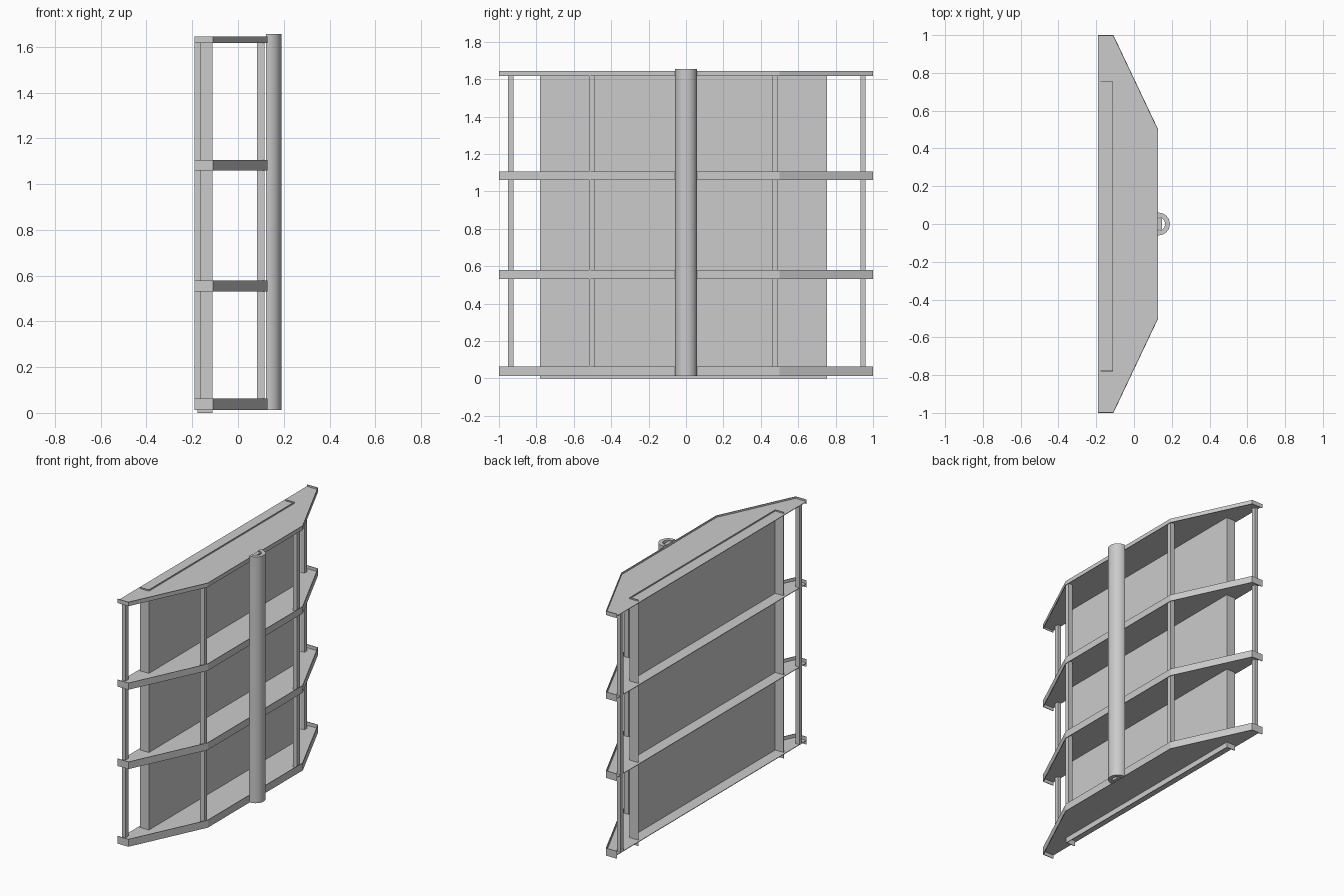
import bpy, bmesh, math

if "Cube" in bpy.data.objects:
    bpy.data.objects.remove(bpy.data.objects["Cube"])

T = 0.004  # sheet thickness


def finish(bm, name):
    bmesh.ops.recalc_face_normals(bm, faces=bm.faces)
    me = bpy.data.meshes.new(name)
    bm.to_mesh(me)
    bm.free()
    ob = bpy.data.objects.new(name, me)
    bpy.context.collection.objects.link(ob)
    return ob


def prism(name, pts, z0, z1):
    """Closed xy outline extruded from z0 to z1."""
    bm = bmesh.new()
    face = bm.faces.new([bm.verts.new((x, y, z0)) for x, y in pts])
    ext = bmesh.ops.extrude_face_region(bm, geom=[face])
    verts = [v for v in ext["geom"] if isinstance(v, bmesh.types.BMVert)]
    bmesh.ops.translate(bm, verts=verts, vec=(0, 0, z1 - z0))
    return finish(bm, name)


def folded_strip(name, pts, z0, z1):
    """Open xy path raised into a thin sheet wall."""
    bm = bmesh.new()
    low = [bm.verts.new((x, y, z0)) for x, y in pts]
    top = [bm.verts.new((x, y, z1)) for x, y in pts]
    for i in range(len(pts) - 1):
        bm.faces.new((low[i], low[i + 1], top[i + 1], top[i]))
    ob = finish(bm, name)
    mod = ob.modifiers.new("sheet", "SOLIDIFY")
    mod.thickness = T
    mod.offset = 0
    mod.use_even_offset = True
    return ob


def box(name, x0, x1, y0, y1, z0, z1):
    return prism(name, [(x0, y0), (x1, y0), (x1, y1), (x0, y1)], z0, z1)


# Shelves: thin plate inside a folded rim, open along the back edge
e = T / 2
outline = [(-0.19, -1 + e), (-0.11, -1 + e), (0.128 - e, -0.5),
           (0.128 - e, 0.5), (-0.11, 1 - e), (-0.19, 1 - e)]
shelves = [(0.013, 0.063), (0.531, 0.579), (1.06, 1.105), (1.617, 1.644)]
for i, (z0, z1) in enumerate(shelves):
    mid = (z0 + z1) / 2
    prism(f"shelf_plate_{i}", outline, mid - e, mid + e)
    folded_strip(f"shelf_rim_{i}", outline, z0, z1)

# Rear panel: channel with flanges turned backwards
folded_strip("rear_panel", [(-0.177, -0.778), (-0.113, -0.778),
                            (-0.113, 0.753), (-0.177, 0.753)], 0, 1.641)

# Upright posts: two at the ends, two at the front corners
for name, x0, x1, y0 in [("end_post_left", -0.19, -0.163, -0.951),
                         ("end_post_right", -0.19, -0.163, 0.932),
                         ("front_post_left", 0.083, 0.115, -0.518),
                         ("front_post_right", 0.083, 0.115, 0.459)]:
    box(name, x0, x1, y0, y0 + 0.029, 0.038, 1.63)

# Half-round front column with a backing strip inside
N = 16
angles = [math.pi * (i / N - 0.5) for i in range(N + 1)]
cx = 0.13
ring = [(cx + 0.06 * math.cos(a), 0.06 * math.sin(a)) for a in angles]
ring = [(0.123, -0.06)] + ring + [(0.123, 0.06), (0.123, 0.035)]
ring += [(cx + 0.035 * math.cos(a), 0.035 * math.sin(a)) for a in reversed(angles)]
ring += [(0.123, -0.035)]
column = prism("front_column", ring, 0.013, 1.655)
bpy.ops.object.select_all(action='DESELECT')
column.select_set(True)
bpy.context.view_layer.objects.active = column
bpy.ops.object.shade_smooth_by_angle(angle=math.radians(30))
box("column_backing", 0.123, 0.147, -0.03, 0.03, 0.013, 1.65)
